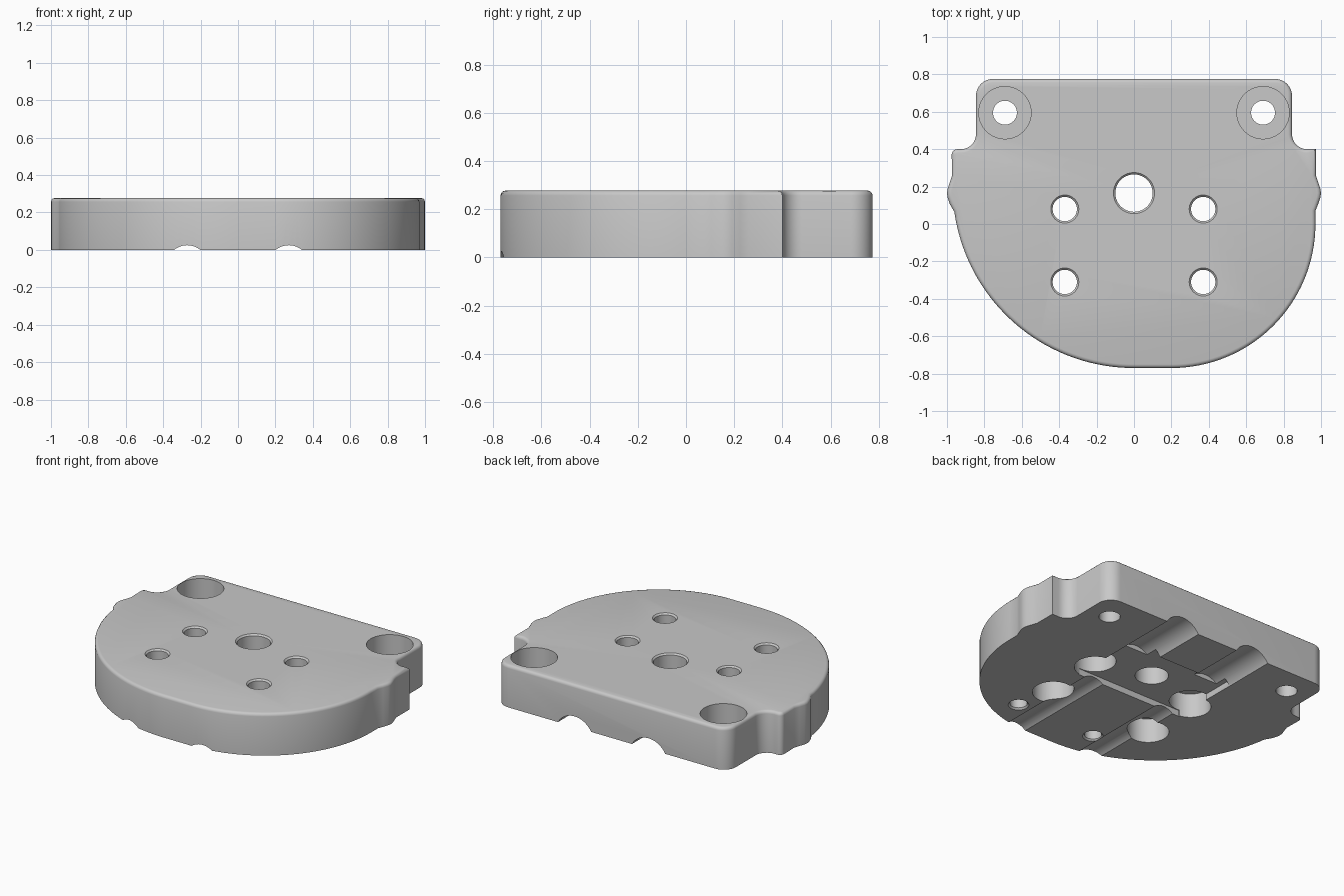
import bpy, bmesh, math
from mathutils import Matrix

if "Cube" in bpy.data.objects:
    bpy.data.objects.remove(bpy.data.objects["Cube"], do_unlink=True)

HEIGHT = 0.277

metal = bpy.data.materials.new("plain_grey")
metal.use_nodes = True
grey = (0.58, 0.58, 0.58, 1)
metal.diffuse_color = grey
metal.node_tree.nodes["Principled BSDF"].inputs["Base Color"].default_value = grey


def arc(cx, cy, r, start, end, steps):
    angles = [math.radians(start + (end - start) * i / steps) for i in range(steps + 1)]
    return [(cx + r * math.cos(a), cy + r * math.sin(a)) for a in angles]


def make_object(name, bm):
    bmesh.ops.recalc_face_normals(bm, faces=bm.faces)
    mesh = bpy.data.meshes.new(name)
    bm.to_mesh(mesh)
    bm.free()
    obj = bpy.data.objects.new(name, mesh)
    mesh.materials.append(metal)
    bpy.context.collection.objects.link(obj)
    return obj


# Outline, counter-clockwise from the front edge
ear = [(0.97, 0.07), (0.984, 0.105), (0.996, 0.14), (1.0, 0.165),
       (0.996, 0.19), (0.984, 0.225), (0.972, 0.26)]
outline = arc(0.2, 0, 0.77, -90, 0, 32) + ear + [(0.972, 0.4)]
outline += arc(0.925, 0.48, 0.08, 270, 180, 8)
outline += arc(0.755, 0.685, 0.09, 0, 90, 10)
outline += arc(-0.755, 0.685, 0.09, 90, 180, 10)
outline += arc(-0.925, 0.48, 0.08, 0, -90, 8)
outline += arc(-0.945, 0.37, 0.03, 90, 180, 5)
outline += [(-x, y) for x, y in reversed(ear[1:])]
outline += arc(0, 0.2, 0.97, 188, 270, 36)

# Plate body with a rounded top rim
bm = bmesh.new()
base = bm.faces.new([bm.verts.new((x, y, 0)) for x, y in outline])
grown = bmesh.ops.extrude_face_region(bm, geom=[base], use_keep_orig=True)["geom"]
top = [v for v in grown if isinstance(v, bmesh.types.BMVert)]
bmesh.ops.translate(bm, verts=top, vec=(0, 0, HEIGHT))
bmesh.ops.recalc_face_normals(bm, faces=bm.faces)
rim = [e for e in bm.edges if all(v.co.z > HEIGHT / 2 for v in e.verts)]
bmesh.ops.bevel(bm, geom=rim, offset=0.02, segments=3, profile=0.5,
                affect='EDGES', clamp_overlap=False)
plate = make_object("mounting_plate", bm)


# Cutting tools
def cut(tool):
    tool.hide_render = True
    mod = plate.modifiers.new("cut", 'BOOLEAN')
    mod.operation = 'DIFFERENCE'
    mod.solver = 'EXACT'
    mod.object = tool
    bpy.context.view_layer.objects.active = plate
    bpy.ops.object.modifier_apply(modifier=mod.name)
    bpy.data.objects.remove(tool, do_unlink=True)


def bore(x, y, z0, z1, r0, r1=None, sides=40):
    bm = bmesh.new()
    bmesh.ops.create_cone(bm, cap_ends=True, segments=sides, radius1=r0,
                          radius2=r1 or r0, depth=z1 - z0,
                          matrix=Matrix.Translation((x, y, (z0 + z1) / 2)))
    cut(make_object("bore_cutter", bm))


def groove(x, y0, y1, z, r):
    bm = bmesh.new()
    place = Matrix.Translation((x, (y0 + y1) / 2, z)) @ Matrix.Rotation(math.pi / 2, 4, 'X')
    bmesh.ops.create_cone(bm, cap_ends=True, segments=64, radius1=r, radius2=r,
                          depth=y1 - y0, matrix=place)
    cut(make_object("groove_cutter", bm))


def softened_top(x, y, r):
    bore(x, y, HEIGHT - 0.01, HEIGHT + 0.01, r, r + 0.02)


# Shallow recess under the middle
bm = bmesh.new()
bmesh.ops.create_cube(bm, size=1, matrix=Matrix.Translation((0, 0.185, -0.03))
                      @ Matrix.Diagonal((0.78, 0.47, 0.14, 1)))
cut(make_object("recess_cutter", bm))

# Underside channels, narrow at the front and wide at the back
for side in (-1, 1):
    groove(side * 0.272, -1, 0.02, -0.085, 0.11)
    groove(side * 0.27, 0.34, 1, -0.07, 0.14)

# Centre hole
bore(0, 0.165, -0.1, 0.4, 0.1)
softened_top(0, 0.165, 0.1)

for side in (-1, 1):
    # Bolt holes, counterbored from below
    for y in (0.08, -0.31):
        bore(side * 0.37, y, -0.1, 0.4, 0.065)
        bore(side * 0.37, y, -0.1, 0.16, 0.125)
        softened_top(side * 0.37, y, 0.065)
    # Rear mounting holes, counterbored from above
    bore(side * 0.69, 0.595, -0.1, 0.4, 0.064)
    bore(side * 0.69, 0.595, 0.1, 0.4, 0.14)

# Blind pin holes in the underside
for x in (0.43, -0.15):
    bore(x, -0.56, -0.1, 0.13, 0.052)
    bore(x, -0.56, -0.01, 0.01, 0.072, 0.052)

# Smooth walls with crisp edges
bpy.ops.object.select_all(action='DESELECT')
plate.select_set(True)
bpy.context.view_layer.objects.active = plate
bpy.ops.object.shade_smooth_by_angle(angle=math.radians(35))
